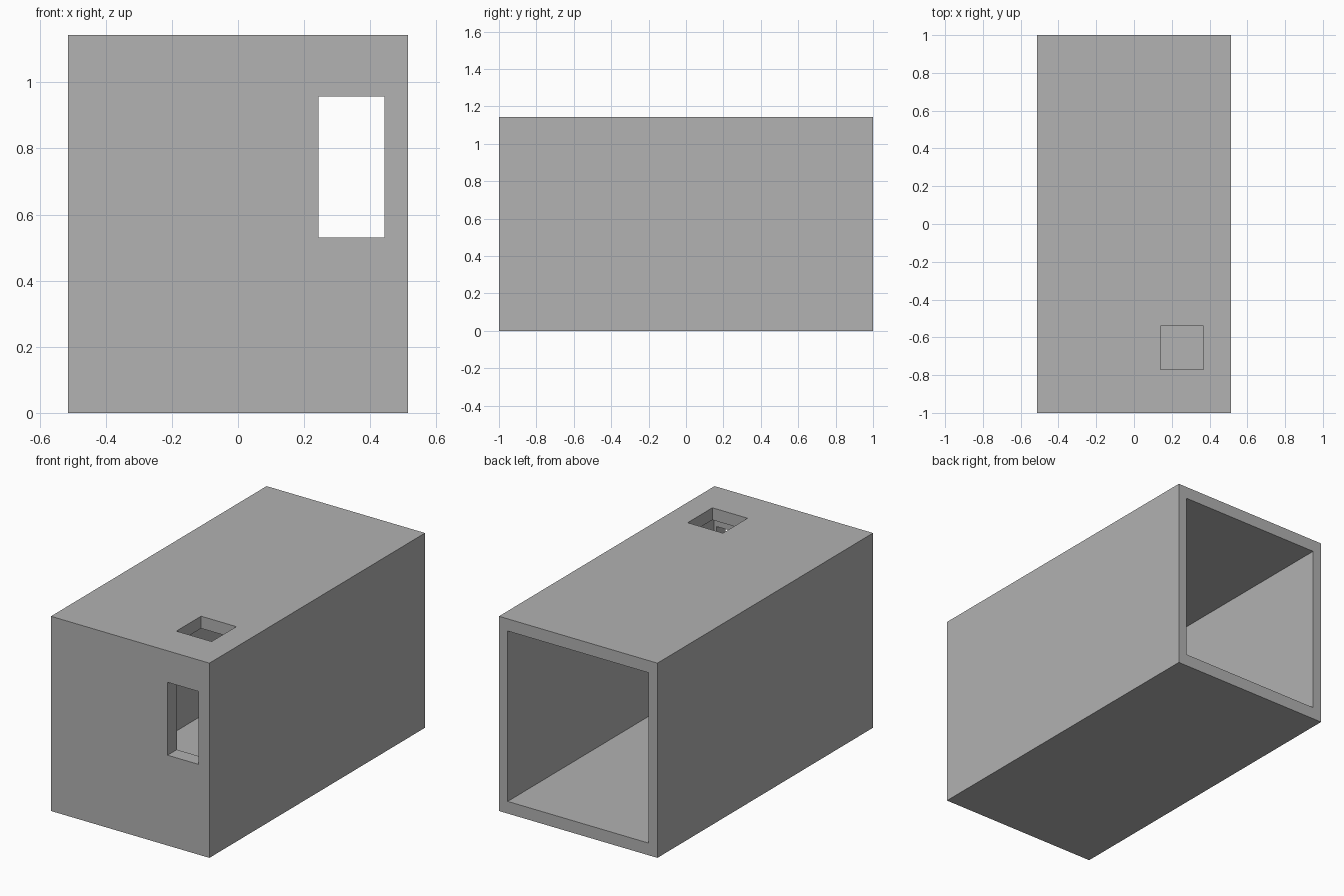
import bpy
import bmesh
from mathutils import Vector

if "Cube" in bpy.data.objects:
    bpy.data.objects.remove(bpy.data.objects["Cube"], do_unlink=True)

WIDTH, LENGTH, HEIGHT = 1.029, 2.0, 1.143
SIDE_WALL, FRONT_WALL, SLAB = 0.057, 0.086, 0.0715
HALF_W, HALF_L = WIDTH / 2, LENGTH / 2

grey = bpy.data.materials.new("plain grey")
grey.use_nodes = True
colour = (0.445, 0.445, 0.445, 1)
grey.diffuse_color = colour
grey.node_tree.nodes["Principled BSDF"].inputs["Base Color"].default_value = colour


def box(name, low, high):
    """Axis-aligned box between two corners."""
    low, high = Vector(low), Vector(high)
    mesh = bpy.data.meshes.new(name)
    bm = bmesh.new()
    bmesh.ops.create_cube(bm, size=1)
    bmesh.ops.scale(bm, vec=high - low, verts=bm.verts)
    bmesh.ops.translate(bm, vec=(low + high) / 2, verts=bm.verts)
    bm.to_mesh(mesh)
    bm.free()
    mesh.materials.append(grey)
    obj = bpy.data.objects.new(name, mesh)
    bpy.context.collection.objects.link(obj)
    return obj


def cut(target, cutter):
    """Subtract the cutter from the target, then discard it."""
    cutter.hide_render = True
    mod = target.modifiers.new(cutter.name, "BOOLEAN")
    mod.operation = "DIFFERENCE"
    mod.solver = "EXACT"
    mod.object = cutter
    bpy.context.view_layer.objects.active = target
    bpy.ops.object.modifier_apply(modifier=mod.name)
    bpy.data.objects.remove(cutter, do_unlink=True)


# Outer shell
shell = box("room_shell", (-HALF_W, -HALF_L, 0), (HALF_W, HALF_L, HEIGHT))

# Hollow interior, open at the back
cut(shell, box("interior", (SIDE_WALL - HALF_W, FRONT_WALL - HALF_L, SLAB),
               (HALF_W - SIDE_WALL, HALF_L + 0.1, HEIGHT - SLAB)))

# Tall window through the front wall
cut(shell, box("front_window", (0.243, -HALF_L - 0.1, 0.53),
               (0.443, FRONT_WALL - HALF_L + 0.05, 0.958)))

# Square skylight through the roof
cut(shell, box("skylight", (0.139, -0.77, HEIGHT - SLAB - 0.05),
               (0.368, -0.541, HEIGHT + 0.1)))
